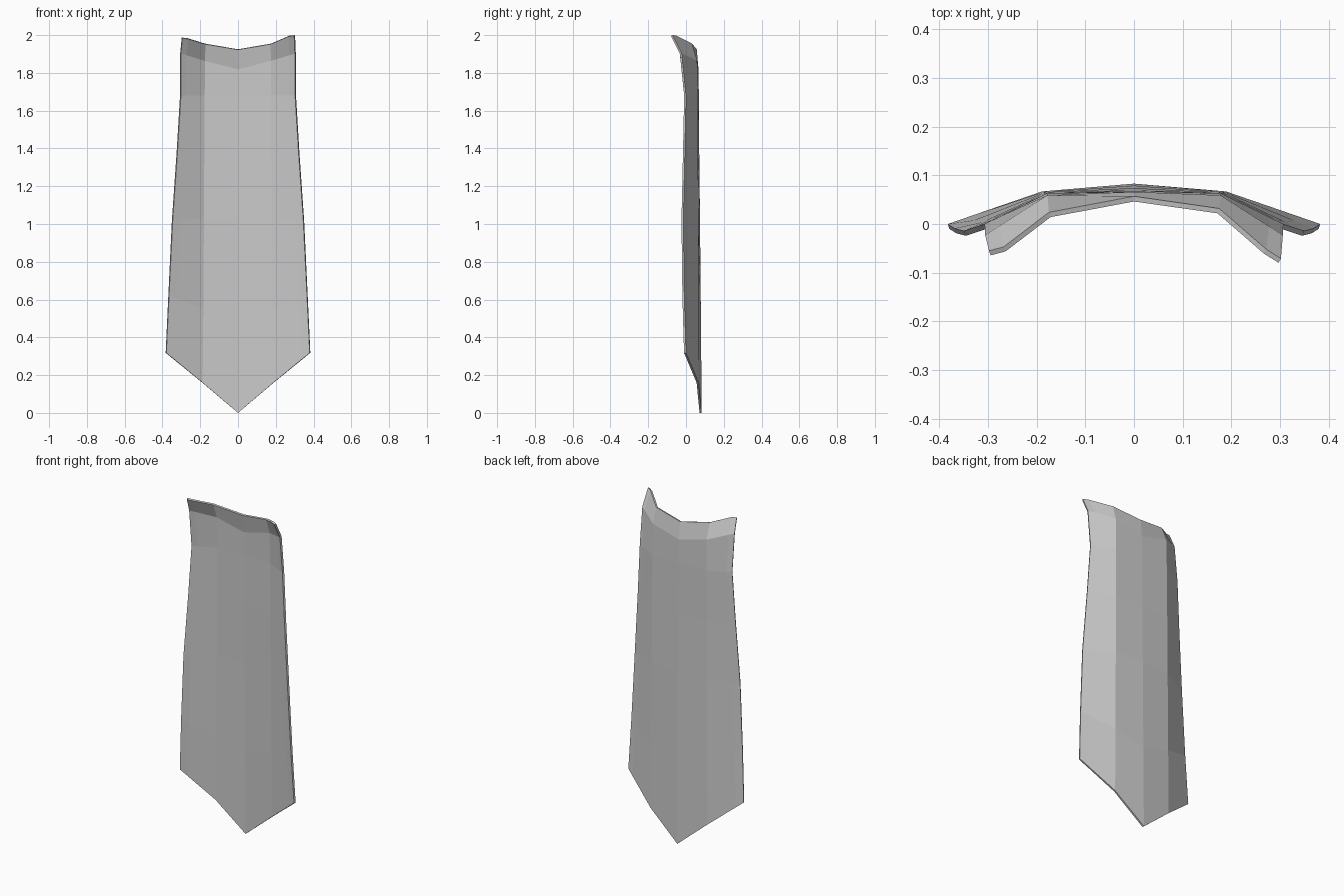
import bpy, bmesh

if "Cube" in bpy.data.objects:
    bpy.data.objects.remove(bpy.data.objects["Cube"])

# one grey for the whole plate
grey = bpy.data.materials.new("plain grey")
grey.diffuse_color = (0.6, 0.6, 0.6, 1)
grey.use_nodes = True
grey.node_tree.nodes["Principled BSDF"].inputs["Base Color"].default_value = grey.diffuse_color

# rear surface, one (x, y, z) list per column, running from bottom to top
centre = [(0, .083, 0), (0, .079, .49), (0, .074, 1.03), (0, .070, 1.38),
          (0, .068, 1.68), (0, .066, 1.82), (0, .057, 1.925)]
middle = [(.189, .067, .16), (.186, .066, .55), (.183, .065, 1.03), (.181, .064, 1.38),
          (.179, .063, 1.68), (.178, .059, 1.865), (.175, .032, 1.955)]
outer = [(.383, 0, .318), (.369, -.009, .62), (.350, -.014, 1.02), (.325, -.006, 1.38),
         (.307, 0, 1.68), (.306, -.023, 1.905), (.302, -.071, 2.0)]

# narrow rim column: lies on the side panel, but bends out at the top corner
rim = [tuple(m + (o - m) * .78 for m, o in zip(a, b)) for a, b in zip(middle, outer)]
rim[-1] = (.272, -.052, 1.997)


def mirrored(column):
    """Left column; its flared top corner is slightly lower and less bent."""
    pts = [(-x, y, z) for x, y, z in column]
    x, y, z = pts[-1]
    if x < -.25:
        pts[-1] = (x + .004, y + .016 if x < -.29 else y + .005, z - .013)
    else:
        pts[-1] = (x, y - .008, z)
    return pts


columns = [mirrored(outer), mirrored(rim), mirrored(middle), centre, middle, rim, outer]

# skin the columns with quads facing the rear
bm = bmesh.new()
grid = [[bm.verts.new(p) for p in col] for col in columns]
for a, b in zip(grid, grid[1:]):
    for i in range(len(a) - 1):
        bm.faces.new((a[i], a[i + 1], b[i + 1], b[i]))
mesh = bpy.data.meshes.new("curved_plate")
bm.to_mesh(mesh)
bm.free()
mesh.materials.append(grey)
plate = bpy.data.objects.new("curved_plate", mesh)
bpy.context.collection.objects.link(plate)

# sheet thickness towards the front
solid = plate.modifiers.new("thickness", 'SOLIDIFY')
solid.thickness = .011
solid.offset = -1
